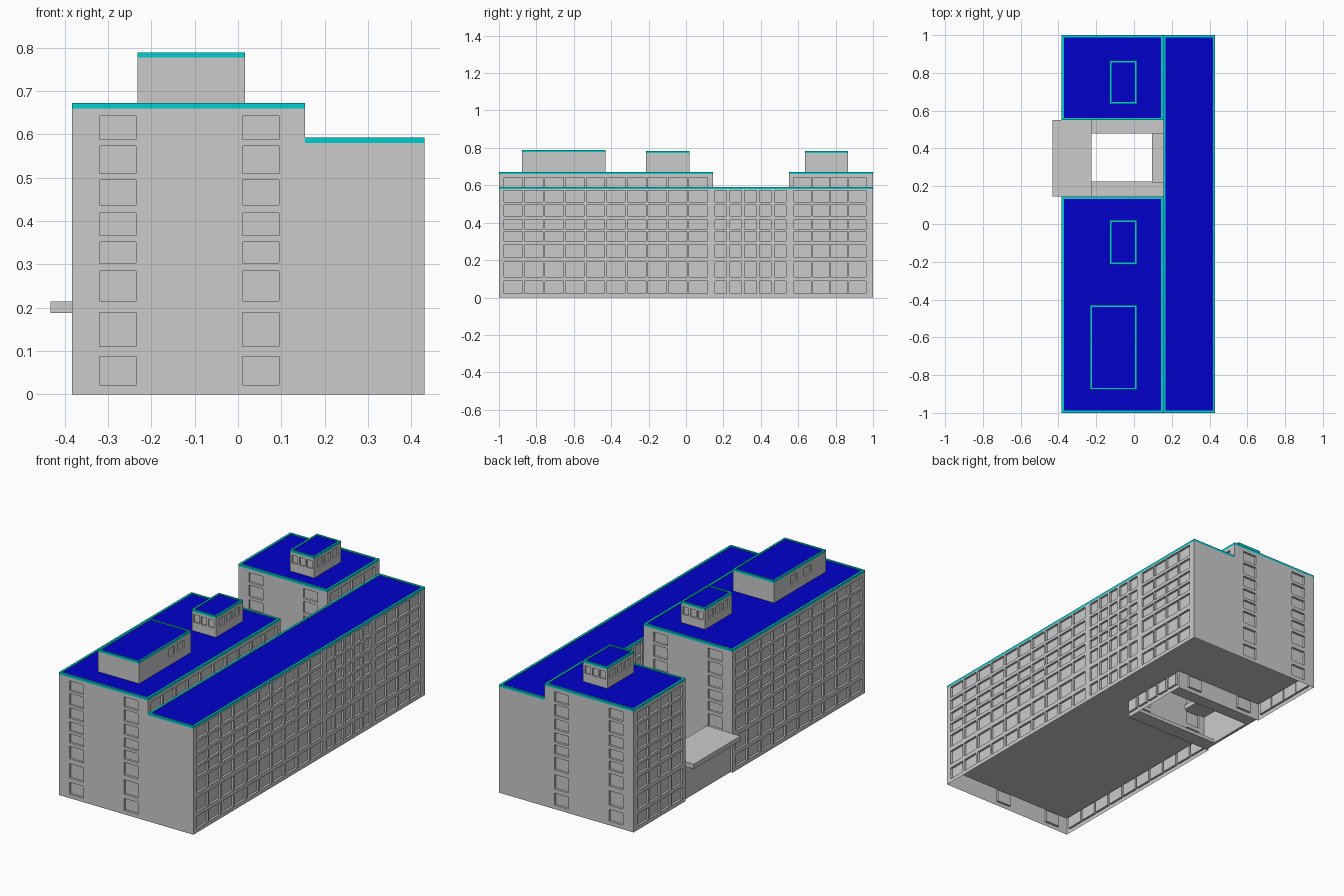
import bpy, bmesh
from mathutils import Vector

if "Cube" in bpy.data.objects:
    bpy.data.objects.remove(bpy.data.objects["Cube"])

def material(name, col):
    m = bpy.data.materials.new(name)
    m.diffuse_color = col
    m.use_nodes = True
    m.node_tree.nodes["Principled BSDF"].inputs["Base Color"].default_value = m.diffuse_color
    return m

BLUE = material("roof_blue", (0.0, 0.0, 0.6, 1))
CYAN = material("trim_cyan", (0.0, 0.62, 0.62, 1))

def finish(name, bm, mat=None):
    bmesh.ops.remove_doubles(bm, verts=bm.verts, dist=1e-5)
    me = bpy.data.meshes.new(name)
    bm.to_mesh(me)
    bm.free()
    ob = bpy.data.objects.new(name, me)
    bpy.context.collection.objects.link(ob)
    if mat:
        me.materials.append(mat)
    return ob

def add_box(bm, x0, x1, y0, y1, z0, z1):
    r = bmesh.ops.create_cube(bm, size=1)
    for v in r["verts"]:
        v.co = Vector(((x0 + x1) / 2 + v.co.x * (x1 - x0),
                       (y0 + y1) / 2 + v.co.y * (y1 - y0),
                       (z0 + z1) / 2 + v.co.z * (z1 - z0)))

def box(name, *b, mat=None):
    bm = bmesh.new()
    add_box(bm, *b)
    return finish(name, bm, mat)

def wall(name, p0, p1, z0, z1, cols=(), rows=(), depth=0.012):
    """Wall facing right of p0->p1, with a grid of recessed windows."""
    axis = 0 if abs(p1[0] - p0[0]) > abs(p1[1] - p0[1]) else 1
    length = abs(p1[axis] - p0[axis])
    d = Vector((p1[0] - p0[0], p1[1] - p0[1], 0)).normalized()
    inward = Vector((-d.y, d.x, 0)) * depth
    cs = [sorted(abs(c - p0[axis]) for c in col) for col in cols]
    rs = [r for r in rows if r[0] > z0 and r[1] < z1]
    us = sorted({0, length, *(c for col in cs for c in col)})
    zs = sorted({z0, z1, *(r for row in rs for r in row)})
    bm = bmesh.new()
    quad = lambda pts: bm.faces.new([bm.verts.new(p) for p in pts])
    for u0, u1 in zip(us, us[1:]):
        for a, b in zip(zs, zs[1:]):
            pts = [Vector((p0[0], p0[1], z)) + d * u
                   for u, z in ((u0, a), (u1, a), (u1, b), (u0, b))]
            if any(c[0] <= u0 and u1 <= c[1] for c in cs) and \
               any(r[0] <= a and b <= r[1] for r in rs):
                back = [p + inward for p in pts]
                quad(back)
                for i in range(4):
                    j = (i + 1) % 4
                    quad([pts[i], pts[j], back[j], back[i]])
            else:
                quad(pts)
    return finish(name, bm)

def roof(name, x0, x1, y0, y1, z, w=0.012, h=0.012):
    """Blue deck inside a cyan rim whose top is at z."""
    box(name + "_deck", x0 + w, x1 - w, y0 + w, y1 - w, z - h, z - 0.004, mat=BLUE)
    bm = bmesh.new()
    add_box(bm, x0, x1, y0, y0 + w, z - h, z)
    add_box(bm, x0, x1, y1 - w, y1, z - h, z)
    add_box(bm, x0, x0 + w, y0 + w, y1 - w, z - h, z)
    add_box(bm, x1 - w, x1, y0 + w, y1 - w, z - h, z)
    finish(name + "_rim", bm, CYAN)

def spread(start, pitch, width, n):
    return [(start + i * pitch, start + i * pitch + width) for i in range(n)]

XL, XM, XR = -0.383, 0.155, 0.43
YA, YB = 0.145, 0.55
H, HL, T = 0.672, 0.592, 0.012
ROWS = [(.022, .087), (.11, .189), (.215, .284), (.303, .352),
        (.367, .418), (.437, .494), (.51, .573), (.588, .642)]
END = [(-.32, -.235), (.01, .095)]
FRONT = spread(-.973, .11, .098, 10)
MID = spread(.155, .0795, .062, 5)
BACK = spread(.577, .098, .091, 4)

# tall blocks either side of the courtyard
for name, y0, y1, cols in (("front_block", -1, YA, FRONT), ("rear_block", YB, 1, BACK)):
    wall(name + "_front_wall", (XL, y0), (XM, y0), 0, H - T, END, ROWS)
    wall(name + "_rear_wall", (XM, y1), (XL, y1), 0, H - T, END, ROWS)
    wall(name + "_left_wall", (XL, y1), (XL, y0), 0, H - T, cols, ROWS)
    wall(name + "_upper_right_wall", (XM, y0), (XM, y1), HL - T, H - T, cols, ROWS)
    roof(name + "_roof", XL, XM, y0, y1, H)
    box(name + "_floor", XL, XM, y0, y1, 0.098, 0.1)

# long lower slab
wall("slab_right_wall", (XR, -1), (XR, 1), 0, HL - T, FRONT + MID + BACK, ROWS)
wall("slab_front_wall", (XM, -1), (XR, -1), 0, HL - T)
wall("slab_rear_wall", (XR, 1), (XM, 1), 0, HL - T)
wall("slab_courtyard_wall", (XM, YB), (XM, YA), 0, HL - T, MID, ROWS)
roof("slab_roof", XM, XR, -1, 1, HL)
box("slab_floor", XM, XR, -1, 1, 0.098, 0.1)

# courtyard entrance
box("entrance_canopy", -0.432, -0.225, YA, YB, 0.188, 0.214)
box("entrance_wall", -0.37, -0.355, YA, YB, 0, 0.188)
box("courtyard_path_front", -0.355, XM, YA, 0.225, 0, 0.02)
box("courtyard_path_rear", -0.355, XM, 0.48, YB, 0, 0.02)
box("courtyard_awning", 0.095, XM, 0.22, 0.48, 0.188, 0.214)

# rooftop houses
def roof_house(name, x0, x1, y0, y1, z, ends, left, right):
    zb, rows = H - T, [(0.715, 0.758)]
    wall(name + "_front_wall", (x0, y0), (x1, y0), zb, z - T, ends, rows, 0.008)
    wall(name + "_rear_wall", (x1, y1), (x0, y1), zb, z - T, ends, rows, 0.008)
    wall(name + "_right_wall", (x1, y0), (x1, y1), zb, z - T, right, rows, 0.008)
    wall(name + "_left_wall", (x0, y1), (x0, y0), zb, z - T, left, rows, 0.008)
    roof(name + "_roof", x0, x1, y0, y1, z, 0.01)

roof_house("large_roof_house", -.232, .016, -.877, -.43, .789, [],
           spread(-.75, .12, .06, 2), spread(-.62, .08, .05, 2))
for name, y0, y1 in (("middle_roof_house", -.214, .02), ("rear_roof_house", .636, .866)):
    side = spread(y0 + .03, .065, .045, 3)
    roof_house(name, -.13, .016, y0, y1, .784, spread(-.118, .044, .034, 3), side, side)
